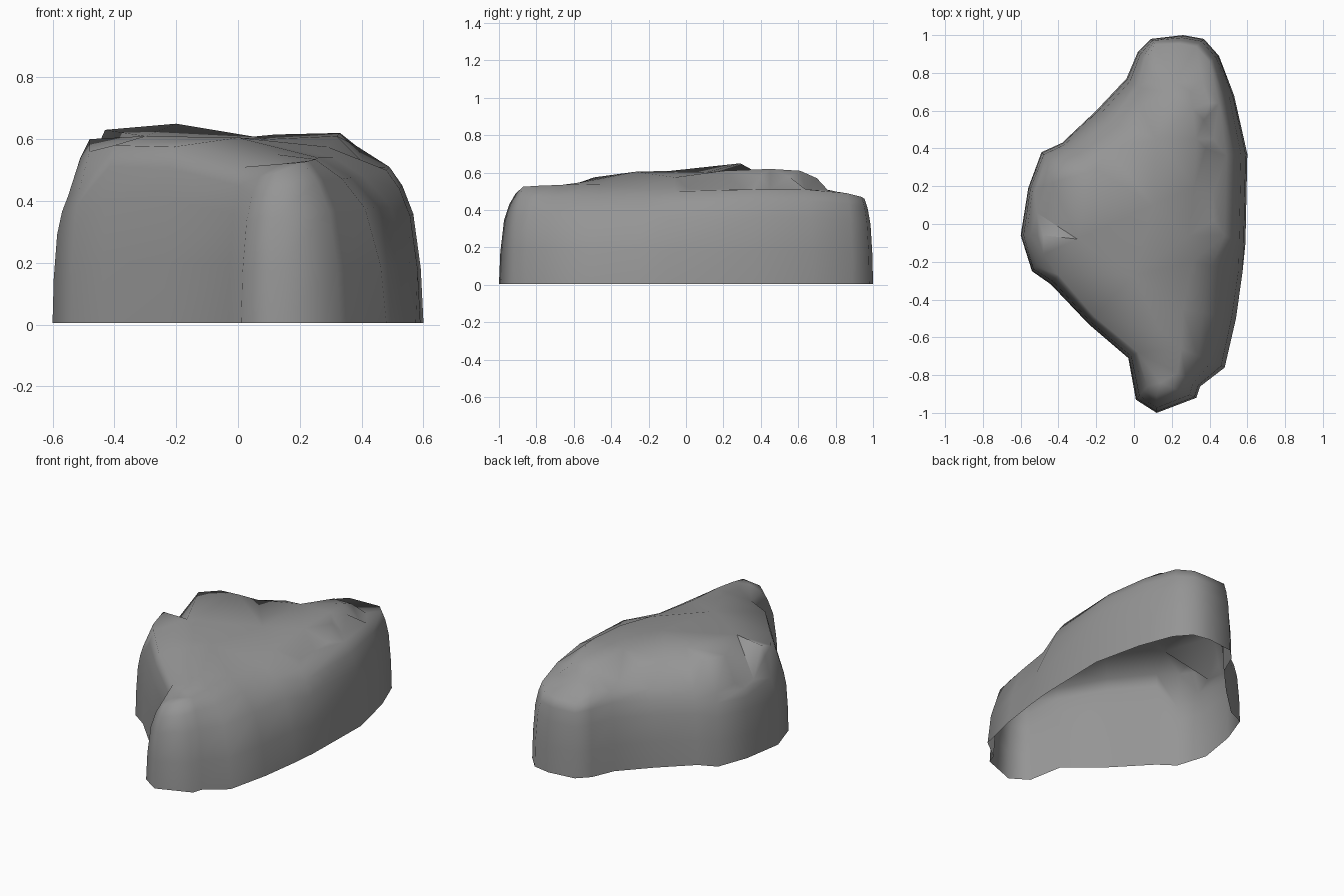
import bpy, bmesh
from math import radians
from mathutils import Vector
from mathutils.geometry import delaunay_2d_cdt

# Wall stations, counter-clockwise: base x, y and rim x, y, z
stations = [
    (.12, -1.0, .12, -.91, .49), (.33, -.92, .21, -.87, .525),
    (.35, -.86, .23, -.79, .53), (.48, -.76, .25, -.66, .535),
    (.54, -.50, .26, -.45, .54), (.575, -.25, .31, -.20, .54),
    (.59, -.10, .48, -.06, .50), (.60, .37, .49, .36, .51),
    (.53, .68, .45, .64, .51), (.45, .89, .40, .86, .49),
    (.37, .98, .33, .94, .47), (.26, 1.0, .24, .955, .46),
    (.09, .98, .11, .95, .46), (.02, .91, .06, .87, .47),
    (-.04, .77, .02, .72, .47), (-.20, .60, -.13, .54, .46),
    (-.38, .43, -.33, .40, .45), (-.49, .38, -.45, .34, .44),
    (-.56, .19, -.525, .17, .43), (-.60, -.06, -.55, -.06, .415),
    (-.54, -.25, -.515, -.21, .43), (-.44, -.32, -.40, -.27, .58),
    (-.24, -.53, -.21, -.49, .575), (-.03, -.71, .02, -.68, .51),
    (.01, -.93, .07, -.86, .48),
]
# Points on the raised crown, then on the ledge around it
crown = [
    (-.51, -.06, .54), (-.48, -.06, .60), (-.43, .22, .63), (-.35, .33, .62),
    (-.20, .29, .65), (-.30, -.08, .61), (0, -.27, .605), (.13, -.55, .55),
    (.14, -.84, .52), (.10, .10, .60), (.12, .45, .615), (.33, .45, .62),
    (.32, .20, .61), (.29, -.06, .575), (.31, .61, .61), (.18, .70, .57),
    (.30, .70, .57), (-.02, .50, .58), (-.14, .40, .59), (-.48, -.16, .56),
    (.38, .40, .58), (.37, .55, .58),
]
ledge = [
    (-.515, .06, .44), (-.48, .20, .46), (.42, .16, .51), (.42, .02, .51),
    (.42, .30, .51), (.42, .45, .51), (.40, .64, .51), (.36, .76, .505),
    (.22, .75, .51), (.10, .77, .49), (.03, .62, .50),
]

bm = bmesh.new()

# Side wall: rings blend from base to rim, leaning in mostly near the top
rings = []
for rise, lean in ((0, 0), (.35, .08), (.70, .30), (.88, .62), (1, 1)):
    rings.append([bm.verts.new((bx + (rx - bx) * lean, by + (ry - by) * lean,
                                .005 * (1 - rise) + rz * rise))
                  for bx, by, rx, ry, rz in stations])
n = len(stations)
for low, high in zip(rings, rings[1:]):
    for i in range(n):
        j = (i + 1) % n
        bm.faces.new((low[i], low[j], high[j], high[i]))

# Top: triangulated between the rim and the crown and ledge points
top = rings[-1] + [bm.verts.new(p) for p in crown + ledge]
flat = [Vector(v.co.xy) for v in top]
result = delaunay_2d_cdt(flat, [(i, (i + 1) % n) for i in range(n)], [], 1, 1e-5)
for tri in result[2]:
    bm.faces.new([top[result[3][k][0]] for k in tri])

bmesh.ops.delete(bm, geom=[v for v in bm.verts if not v.link_faces], context='VERTS')
bmesh.ops.recalc_face_normals(bm, faces=bm.faces)
mesh = bpy.data.meshes.new("rock")
bm.to_mesh(mesh)
bm.free()
rock = bpy.data.objects.new("rock", mesh)
bpy.context.collection.objects.link(rock)

# Dark grey stone
stone = bpy.data.materials.new("stone")
stone.diffuse_color = (.3, .3, .3, 1)
mesh.materials.append(stone)

# Soft shading with sharp breaks kept
bpy.context.view_layer.objects.active = rock
rock.select_set(True)
bpy.ops.object.shade_smooth_by_angle(angle=radians(75))
